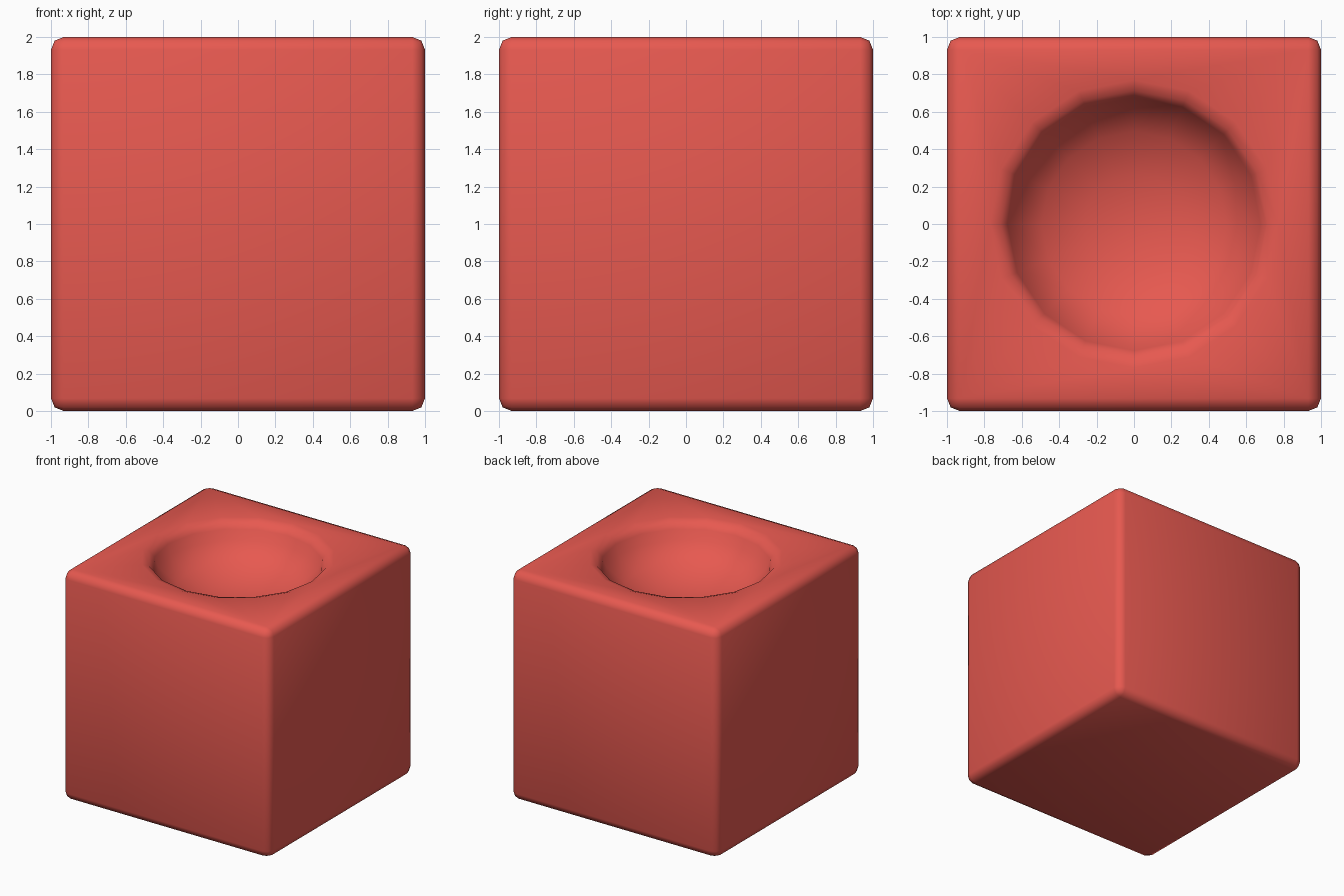
import bpy

if "Cube" in bpy.data.objects:
    bpy.data.objects.remove(bpy.data.objects["Cube"])

# Cube body
bpy.ops.mesh.primitive_cube_add(size=2, location=(0, 0, 1))
body = bpy.context.object
body.name = "dished_block"

# Flattened ball that hollows out the top
bpy.ops.mesh.primitive_uv_sphere_add(segments=16, ring_count=8, radius=0.7, location=(0, 0, 2))
cutter = bpy.context.object
cutter.name = "bowl_cutter"
cutter.scale.z = 0.55
cutter.rotation_euler.z = 0
cutter.hide_render = True
cutter.hide_set(True)

cut = body.modifiers.new("bowl", "BOOLEAN")
cut.operation = "DIFFERENCE"
cut.solver = "EXACT"
cut.object = cutter

# Rounded edges
bev = body.modifiers.new("rounding", "BEVEL")
bev.width = 0.068
bev.segments = 2
bev.limit_method = "ANGLE"
bev.angle_limit = 0.9

for p in body.data.polygons:
    p.use_smooth = True
for p in cutter.data.polygons:
    p.use_smooth = True

# Red material
mat = bpy.data.materials.new("red")
mat.diffuse_color = (0.8, 0.1, 0.08, 1)
mat.use_nodes = True
mat.node_tree.nodes["Principled BSDF"].inputs["Base Color"].default_value = mat.diffuse_color
body.data.materials.append(mat)
